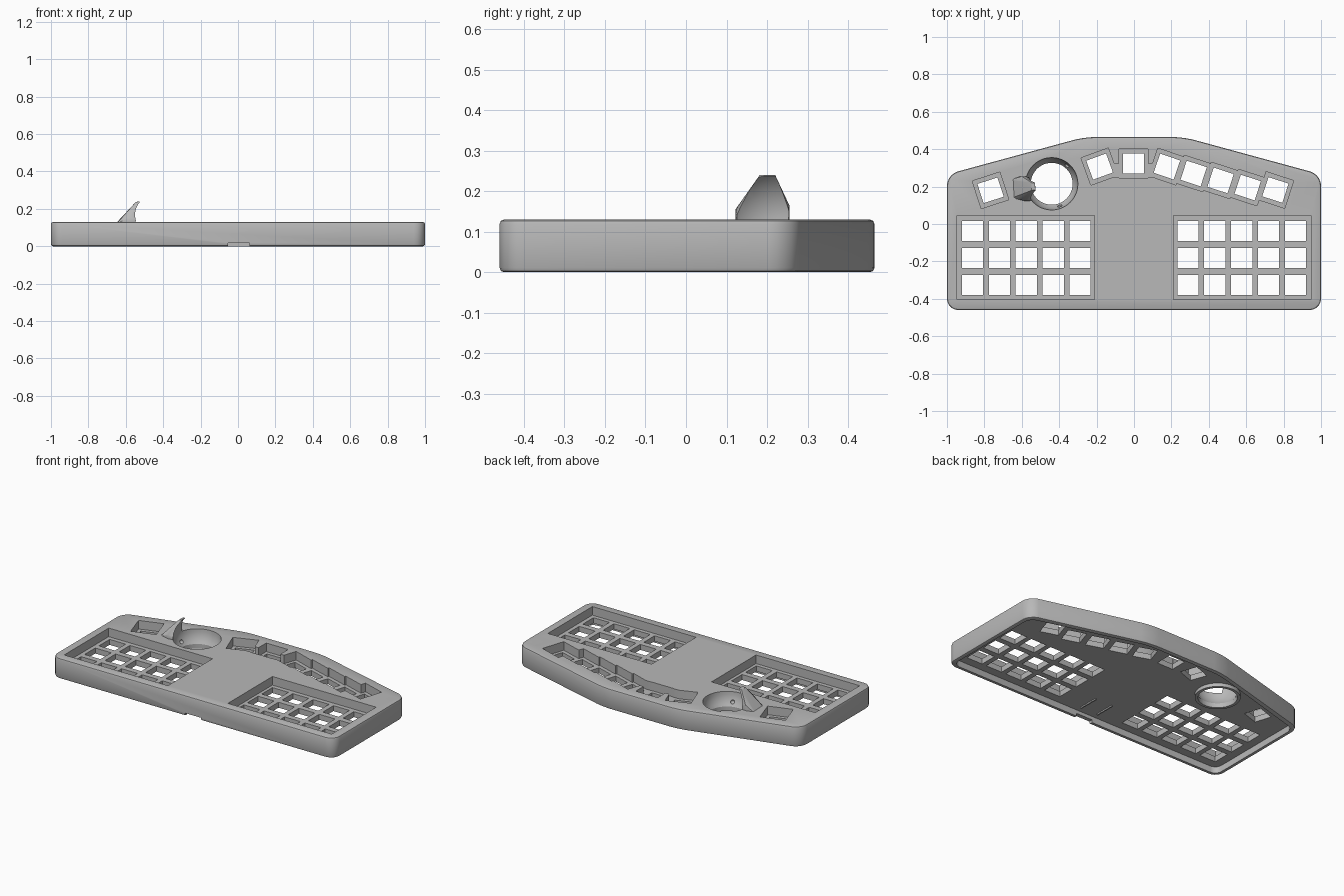
import bpy
import bmesh
import math
from mathutils import Matrix, Vector

if "Cube" in bpy.data.objects:
    bpy.data.objects.remove(bpy.data.objects["Cube"], do_unlink=True)

grey = bpy.data.materials.new("light grey plastic")
grey.use_nodes = True
colour = (0.48, 0.48, 0.48, 1)
grey.diffuse_color = colour
grey.node_tree.nodes["Principled BSDF"].inputs["Base Color"].default_value = colour

HEIGHT, PLATE_TOP, FLOOR = 0.13, 0.075, 0.04
BALL = Vector((-0.44, 0.215, HEIGHT))
BALL_R = 0.14


def make(name, bm):
    bmesh.ops.recalc_face_normals(bm, faces=bm.faces[:])
    mesh = bpy.data.meshes.new(name)
    bm.to_mesh(mesh)
    bm.free()
    mesh.materials.append(grey)
    obj = bpy.data.objects.new(name, mesh)
    bpy.context.collection.objects.link(obj)
    return obj


def add_box(bm, x, y, z0, z1, sx, sy, angle=0):
    mat = (Matrix.Translation((x, y, (z0 + z1) / 2))
           @ Matrix.Rotation(math.radians(angle), 4, 'Z')
           @ Matrix.Diagonal((sx, sy, z1 - z0, 1)))
    bmesh.ops.create_cube(bm, size=1, matrix=mat)


def add_cylinder(bm, x, y, z0, z1, r):
    bmesh.ops.create_cone(bm, cap_ends=True, segments=48, radius1=r, radius2=r,
                          depth=z1 - z0,
                          matrix=Matrix.Translation((x, y, (z0 + z1) / 2)))


def slab(name, inset, z0, z1, rounding, edge):
    """Case outline with rounded corners, extruded upward."""
    half = [(1 - inset, -0.46 + inset), (1 - inset, 0.265 - inset),
            (0.265, 0.465 - inset)]
    pts = half + [(-x, y) for x, y in reversed(half)]
    bm = bmesh.new()
    bm.faces.new([bm.verts.new((x, y, z0)) for x, y in pts])
    bmesh.ops.bevel(bm, geom=bm.verts[:], offset=rounding, segments=5,
                    profile=0.5, affect='VERTICES')
    up = bmesh.ops.extrude_face_region(bm, geom=bm.faces[:])
    for v in up["geom"]:
        if isinstance(v, bmesh.types.BMVert):
            v.co.z = z1
    bmesh.ops.recalc_face_normals(bm, faces=bm.faces[:])
    if edge:
        rims = [e for e in bm.edges
                if abs(e.verts[0].co.z - e.verts[1].co.z) < 1e-5]
        bmesh.ops.bevel(bm, geom=rims, offset=edge, segments=2,
                        profile=0.5, affect='EDGES')
    return make(name, bm)


def combine(target, tool, operation):
    mod = target.modifiers.new("combine", 'BOOLEAN')
    mod.operation = operation
    mod.solver = 'MANIFOLD'
    mod.object = tool
    bpy.context.view_layer.objects.active = target
    bpy.ops.object.modifier_apply(modifier=mod.name)
    bpy.data.objects.remove(tool, do_unlink=True)


# Case shell, open underneath
case = slab("keyboard_case", 0, 0, HEIGHT, 0.06, 0.011)
combine(case, slab("underside_recess", 0.025, -0.05, FLOOR, 0.045, 0), 'DIFFERENCE')

# Ball socket collar under the floor
bm = bmesh.new()
add_cylinder(bm, BALL.x, BALL.y, 0.018, 0.08, 0.13)
combine(case, make("socket_collar", bm), 'UNION')

# Leaning guard beside the ball
bm = bmesh.new()
guard = [(-0.655, 0.238, 0.12), (-0.61, 0.255, 0.12), (-0.5, 0.25, 0.12),
         (-0.5, 0.13, 0.12), (-0.58, 0.122, 0.12), (-0.65, 0.14, 0.12),
         (-0.60, 0.255, 0.165), (-0.58, 0.122, 0.155),
         (-0.547, 0.22, 0.236), (-0.547, 0.18, 0.236),
         (-0.53, 0.22, 0.24), (-0.527, 0.182, 0.24)]
for p in guard:
    bm.verts.new(p)
bmesh.ops.convex_hull(bm, input=bm.verts[:])
loose = [v for v in bm.verts if not v.link_faces]
bmesh.ops.delete(bm, geom=loose, context='VERTS')
combine(case, make("ball_guard", bm), 'UNION')

# Spherical ball cup with its opening
bm = bmesh.new()
bmesh.ops.create_uvsphere(bm, u_segments=48, v_segments=24, radius=BALL_R,
                          matrix=Matrix.Translation(BALL))
combine(case, make("ball_cup", bm), 'DIFFERENCE')
bm = bmesh.new()
add_cylinder(bm, BALL.x, BALL.y, -0.05, 0.06, 0.112)
combine(case, make("cup_opening", bm), 'DIFFERENCE')

# Bearing dimples around the cup
bm = bmesh.new()
for angle in (50, 170, 290):
    a = math.radians(angle)
    spot = BALL + Vector((0.128 * math.cos(a), 0.128 * math.sin(a), -0.06))
    bmesh.ops.create_icosphere(bm, subdivisions=2, radius=0.013,
                               matrix=Matrix.Translation(spot))
combine(case, make("bearing_dimples", bm), 'DIFFERENCE')

# Key positions: two main grids and the angled upper keys
grid = [(side * (0.288 + 0.144 * c), -0.037 - 0.1445 * r, 0)
        for side in (-1, 1) for c in range(5) for r in range(3)]
upper = [(-0.767, 0.18, 18), (-0.184, 0.307, 20), (-0.003, 0.323, 0),
         (0.176, 0.307, -19), (0.319, 0.27, -18), (0.463, 0.233, -18),
         (0.608, 0.195, -18), (0.756, 0.182, -18)]

# Sunken wells
bm = bmesh.new()
for side in (-1, 1):
    add_box(bm, side * 0.579, -0.18, PLATE_TOP, 0.2, 0.734, 0.45)
combine(case, make("grid_wells", bm), 'DIFFERENCE')
for x, y, angle in upper:
    bm = bmesh.new()
    add_box(bm, x, y, PLATE_TOP, 0.2, 0.155, 0.155, angle)
    combine(case, make("upper_well", bm), 'DIFFERENCE')
for x in (-0.095, 0.085):
    bm = bmesh.new()
    add_box(bm, x, 0.285, PLATE_TOP, 0.2, 0.07, 0.075)
    combine(case, make("well_link", bm), 'DIFFERENCE')

# Switch openings
bm = bmesh.new()
for x, y, angle in grid + upper:
    add_box(bm, x, y, 0.01, 0.11, 0.113, 0.108, angle)
combine(case, make("switch_openings", bm), 'DIFFERENCE')

# Finger notch in the front rim
bm = bmesh.new()
add_box(bm, 0.003, -0.45, -0.02, 0.018, 0.115, 0.06)
combine(case, make("front_notch", bm), 'DIFFERENCE')

# Thin ribs under the floor
for x in (-0.06, 0.06):
    bm = bmesh.new()
    add_box(bm, x, -0.33, FLOOR - 0.008, FLOOR + 0.01, 0.008, 0.13)
    make("underside_rib", bm)

bpy.ops.object.select_all(action='DESELECT')
case.select_set(True)
bpy.context.view_layer.objects.active = case
bpy.ops.object.shade_smooth_by_angle(angle=math.radians(30))
